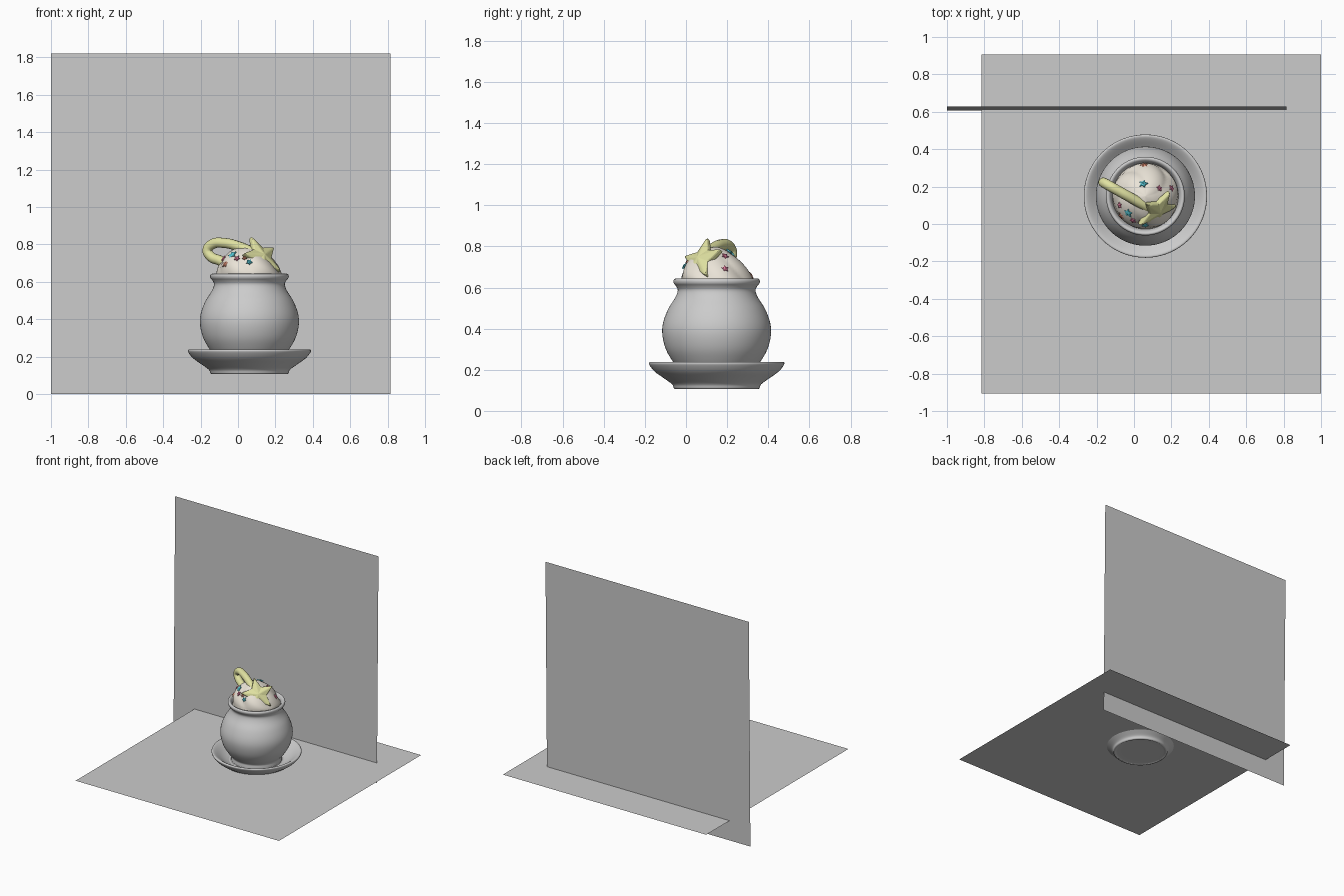
import bpy, bmesh, math
from mathutils import Vector, Matrix

if "Cube" in bpy.data.objects:
    bpy.data.objects.remove(bpy.data.objects["Cube"])

CX, CY = 0.061, 0.149          # shared axis of saucer, pot and cream


def material(name, rgb):
    m = bpy.data.materials.new(name)
    m.diffuse_color = (*rgb, 1)
    m.use_nodes = True
    m.node_tree.nodes["Principled BSDF"].inputs["Base Color"].default_value = m.diffuse_color
    return m


YELLOW = material("pale_yellow", (0.75, 0.76, 0.36))
CREAM = material("cream", (0.82, 0.77, 0.68))
TEAL = material("teal", (0.10, 0.58, 0.68))
PINK = material("pink", (0.80, 0.22, 0.36))
ORANGE = material("orange", (0.75, 0.28, 0.18))


def make_object(name, bm, mat=None, smooth=None):
    bmesh.ops.recalc_face_normals(bm, faces=bm.faces)
    me = bpy.data.meshes.new(name)
    bm.to_mesh(me)
    bm.free()
    ob = bpy.data.objects.new(name, me)
    bpy.context.collection.objects.link(ob)
    if mat:
        me.materials.append(mat)
    if smooth:
        bpy.ops.object.select_all(action='DESELECT')
        ob.select_set(True)
        bpy.context.view_layer.objects.active = ob
        bpy.ops.object.shade_smooth_by_angle(angle=math.radians(smooth))
    return ob


def spline(pts, n=4):
    """Catmull-Rom refinement of a 2D profile."""
    p = [pts[0]] + pts + [pts[-1]]
    out = []
    for i in range(1, len(p) - 2):
        a, b, c, d = (Vector(q) for q in p[i - 1:i + 3])
        for k in range(n):
            t = k / n
            v = 0.5 * (2 * b + (c - a) * t + (2 * a - 5 * b + 4 * c - d) * t * t
                       + (3 * b - a - 3 * c + d) * t ** 3)
            out.append((max(v.x, 0), v.y))
    return out + [pts[-1]]


def lathe(name, pts, mat=None, warp=None, segs=72):
    bm = bmesh.new()
    rings = []
    for r, z in spline(pts):
        ring = []
        for s in range(segs):
            a = 2 * math.pi * s / segs
            rr, zz = warp(r, z, a) if warp else (r, z)
            ring.append(bm.verts.new((CX + rr * math.cos(a), CY + rr * math.sin(a), zz)))
        rings.append(ring)
    for lo, hi in zip(rings, rings[1:]):
        for s in range(segs):
            t = (s + 1) % segs
            bm.faces.new((lo[s], lo[t], hi[t], hi[s]))
    bmesh.ops.remove_doubles(bm, verts=bm.verts, dist=1e-5)
    return make_object(name, bm, mat, 50)


def star(name, centre, normal, up, radius, depth, mat, inner=0.48):
    """Puffy five-pointed star, ridged on both faces."""
    n = Vector(normal).normalized()
    u = Vector(up)
    u = (u - n * u.dot(n)).normalized()
    v = u.cross(n)
    c = Vector(centre)
    bm = bmesh.new()
    poles = [bm.verts.new(c + n * depth * s) for s in (1, -1)]
    rims = [[], []]
    for i in range(10):
        a = i * math.pi / 5
        r = radius * (inner if i % 2 else 1)
        p = c + (u * math.cos(a) + v * math.sin(a)) * r
        for rim, s in zip(rims, (1, -1)):
            rim.append(bm.verts.new(p + n * depth * 0.4 * s))
    for i in range(10):
        j = (i + 1) % 10
        bm.faces.new((poles[0], rims[0][i], rims[0][j]))
        bm.faces.new((poles[1], rims[1][j], rims[1][i]))
        bm.faces.new((rims[0][i], rims[1][i], rims[1][j], rims[0][j]))
    return make_object(name, bm, mat)


def plane(name, corners):
    bm = bmesh.new()
    bm.faces.new([bm.verts.new(c) for c in corners])
    return make_object(name, bm)


# Floor sheet and slightly leaning back wall
plane("floor_sheet", [(-0.815, -0.906, 0.16), (1, -0.906, 0.16),
                      (1, 0.906, 0.16), (-0.815, 0.906, 0.16)])
plane("back_wall", [(-1, 0.607, 0), (0.815, 0.607, 0),
                    (0.815, 0.627, 1.82), (-1, 0.627, 1.82)])

# Saucer
lathe("saucer", [(0, 0.112), (0.18, 0.112), (0.195, 0.106), (0.208, 0.110),
                 (0.217, 0.13), (0.255, 0.158), (0.30, 0.19), (0.325, 0.22),
                 (0.329, 0.234), (0.318, 0.238), (0.295, 0.225), (0.25, 0.19),
                 (0.21, 0.168), (0.18, 0.164), (0, 0.164)])

# Round pot with foot, neck and flared rim
lathe("pot", [(0, 0.165), (0.17, 0.165), (0.184, 0.17), (0.184, 0.185), (0.185, 0.205),
              (0.213, 0.24), (0.247, 0.30), (0.264, 0.37), (0.260, 0.43),
              (0.236, 0.495), (0.202, 0.55), (0.189, 0.585), (0.197, 0.606),
              (0.208, 0.620), (0.210, 0.634), (0.202, 0.643), (0.190, 0.638),
              (0.180, 0.62), (0.172, 0.59), (0.18, 0.56), (0.215, 0.49),
              (0.24, 0.42), (0.24, 0.34), (0.20, 0.24), (0.14, 0.20), (0, 0.195)])

# Whipped cream swirl: twisted lobes, leaning a little to the front left
CREAM_PROFILE = [(0, 0.59), (0.16, 0.59), (0.174, 0.63), (0.168, 0.665), (0.143, 0.71),
                 (0.105, 0.75), (0.06, 0.778), (0.025, 0.792), (0, 0.798)]


def swirl(r, z, a):
    h = max(0, min(1, (z - 0.61) / 0.06))
    lobe = abs(math.sin(2.5 * a + 14 * (z - 0.6))) - 0.7
    rr = r * (1 + 0.10 * h * lobe)
    return rr, z - 0.09 * h * rr * (math.cos(a) + math.sin(a))


lathe("cream", CREAM_PROFILE, CREAM, swirl)


# Star sprinkles lying on the cream (x, y, colour, size)
def cream_height(r):
    pts = CREAM_PROFILE[2:]
    for (r0, z0), (r1, z1) in zip(pts, pts[1:]):
        if r1 <= r <= r0:
            return z1 + (z0 - z1) * (r - r1) / (r0 - r1)
    return pts[0][1]


sprinkles = [(0.05, 0.214, TEAL, 0.025), (-0.03, 0.06, TEAL, 0.026),
             (0.055, 0.312, ORANGE, 0.023), (0.135, 0.19, PINK, 0.018),
             (-0.065, 0.045, ORANGE, 0.022), (-0.005, 0.02, PINK, 0.018),
             (0.06, -0.005, TEAL, 0.018), (0.035, 0.01, ORANGE, 0.015),
             (0.20, 0.19, PINK, 0.018), (-0.075, 0.10, PINK, 0.017)]
for i, (x, y, mat, size) in enumerate(sprinkles):
    dx, dy = x - CX, y - CY
    r = math.hypot(dx, dy)
    z = cream_height(r) - 0.09 * (dx + dy)
    slope = 0.35 + 4 * r / 0.6
    n = Vector((dx / r * slope, dy / r * slope, 1)).normalized()
    star(f"sprinkle_{i + 1}", Vector((x, y, z)) + n * 0.002, n,
         (math.sin(i * 1.7), 0.4, math.cos(i * 1.7)), size, 0.008, mat, 0.55)

# Curved wand handle, in an upright diagonal plane
path = [(-0.04, 0.69), (-0.10, 0.715), (-0.145, 0.735), (-0.163, 0.77), (-0.135, 0.802),
        (-0.07, 0.807), (0.0, 0.79), (0.06, 0.765), (0.11, 0.735)]
cu = bpy.data.curves.new("wand_handle", 'CURVE')
cu.dimensions = '3D'
cu.bevel_depth = 0.027
cu.bevel_resolution = 5
cu.use_fill_caps = True
sp = cu.splines.new('BEZIER')
sp.bezier_points.add(len(path) - 1)
for bp, (x, z) in zip(sp.bezier_points, path):
    bp.co = (x, 0.22 - 0.56 * (x + 0.16), z)
    bp.handle_left_type = bp.handle_right_type = 'AUTO'
cu.materials.append(YELLOW)
bpy.context.collection.objects.link(bpy.data.objects.new("wand_handle", cu))

# Wand star facing front right and up
wand = star("wand_star", (0.125, 0.075, 0.73), (0.576, -0.628, 0.524),
            (-0.48, 0.28, 0.84), 0.128, 0.034, YELLOW)
bev = wand.modifiers.new("soft_edges", 'BEVEL')
bev.width = 0.006
bev.segments = 2
